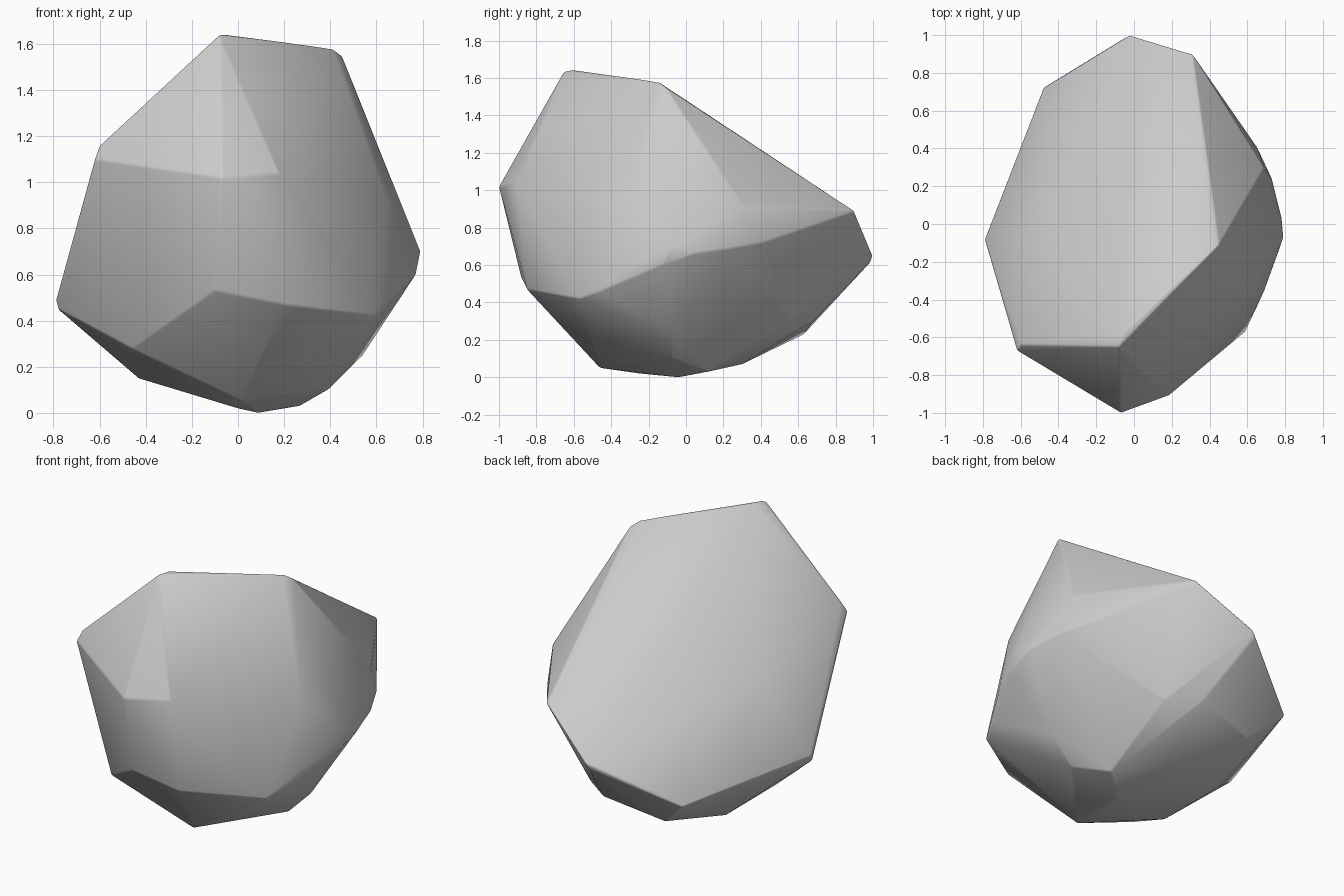
import bpy, bmesh, math

# Corner points of the boulder
crown = [(-0.08, -0.65, 1.64), (-0.06, -0.58, 1.64), (0.41, -0.15, 1.58), (0.45, -0.11, 1.55)]
front = [(-0.60, -0.64, 1.16), (-0.62, -0.67, 1.10), (-0.07, -1.0, 1.02), (0.18, -0.91, 1.04),
         (-0.10, -0.88, 0.53), (0.20, -0.85, 0.47)]
left = [(-0.79, -0.08, 0.49), (-0.78, -0.10, 0.45), (-0.50, 0.0, 0.90)]
back = [(0.31, 0.90, 0.89), (-0.02, 1.0, 0.65), (-0.04, 0.99, 0.62),
        (-0.48, 0.72, 0.40), (-0.30, 0.63, 0.23), (0.08, 0.68, 0.30)]
right = [(0.69, 0.30, 0.92), (0.65, 0.41, 0.72), (0.73, 0.24, 0.69), (0.78, 0.04, 0.66),
         (0.79, -0.07, 0.70), (0.77, -0.13, 0.60), (0.645, -0.31, 0.92), (0.69, -0.35, 0.56),
         (0.64, -0.46, 0.46), (0.59, -0.57, 0.42)]
base = [(0.09, -0.04, 0.0), (0.27, 0.12, 0.03), (0.39, -0.07, 0.10), (0.54, -0.07, 0.25),
        (0.25, 0.56, 0.30), (0.05, 0.30, 0.07), (0.0, -0.25, 0.02), (0.02, -0.46, 0.05),
        (-0.43, -0.25, 0.15), (-0.46, -0.56, 0.28), (-0.43, 0.23, 0.15)]

# Wrap the corners into one solid
bm = bmesh.new()
for p in crown + front + left + back + right + base:
    bm.verts.new(p)
hull = bmesh.ops.convex_hull(bm, input=bm.verts)
loose = {g for g in hull["geom_interior"] + hull["geom_unused"] if isinstance(g, bmesh.types.BMVert)}
bmesh.ops.delete(bm, geom=list(loose), context='VERTS')
bmesh.ops.recalc_face_normals(bm, faces=bm.faces)

mesh = bpy.data.meshes.new("boulder")
bm.to_mesh(mesh)
bm.free()
boulder = bpy.data.objects.new("boulder", mesh)
bpy.context.collection.objects.link(boulder)

# Slightly worn edges with soft shading
bevel = boulder.modifiers.new("worn_edges", 'BEVEL')
bevel.width = 0.015
bevel.segments = 2
bevel.limit_method = 'ANGLE'
bevel.angle_limit = math.radians(25)
mesh.shade_smooth()

# Plain grey stone
stone = bpy.data.materials.new("grey_stone")
stone.diffuse_color = (0.6, 0.6, 0.6, 1)
mesh.materials.append(stone)
